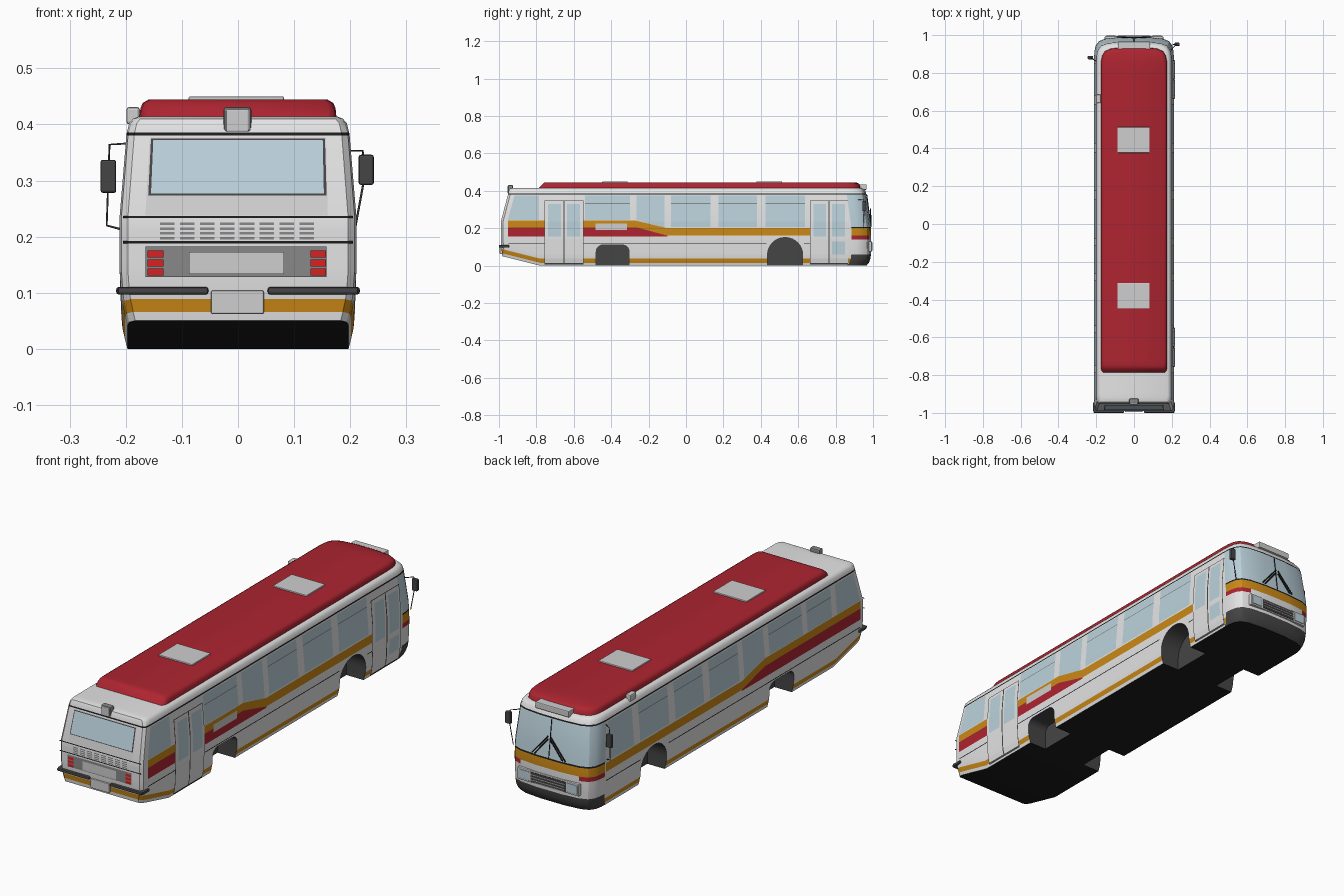
import bpy, bmesh, math
from mathutils import Vector

cube = bpy.data.objects.get("Cube")
if cube:
    bpy.data.objects.remove(cube)


def material(name, *rgb):
    m = bpy.data.materials.new(name)
    m.use_nodes = True
    m.diffuse_color = (*rgb, 1)
    m.node_tree.nodes["Principled BSDF"].inputs["Base Color"].default_value = (*rgb, 1)
    return m


white = material("white paint", .78, .78, .78)
red = material("red paint", .42, .018, .03)
orange = material("orange paint", .6, .25, .008)
glass = material("pale blue glass", .5, .64, .71)
dark = material("dark grey", .06, .06, .06)
black = material("black", .012, .012, .012)
grey = material("mid grey", .25, .25, .25)
light = material("light grey", .62, .62, .62)
lamp = material("lamp red", .7, .015, .015)
PALETTE = [white, red, orange, glass, dark, black, grey, light, lamp]


def finish(name, bm, *mats):
    me = bpy.data.meshes.new(name)
    bm.to_mesh(me)
    bm.free()
    for m in mats:
        me.materials.append(m)
    ob = bpy.data.objects.new(name, me)
    bpy.context.collection.objects.link(ob)
    return ob


def activate(ob):
    bpy.ops.object.select_all(action='DESELECT')
    ob.select_set(True)
    bpy.context.view_layer.objects.active = ob


# Body shell: stacked outlines, each (height, half width, front y, rear y)
LEVELS = [(0, .197, .965, -.982), (.015, .201, .978, -.984), (.037, .206, .986, -.986),
          (.06, .208, .989, -.988), (.14, .211, .99, -.99), (.16, .211, .99, -.99),
          (.2, .211, .989, -.99), (.207, .211, .988, -.99), (.235, .211, .985, -.99),
          (.38, .199, .965, -.952), (.386, .198, .963, -.951), (.402, .194, .958, -.947),
          (.41, .187, .952, -.943), (.414, .177, .942, -.93)]
RAMP_Y = -.78
NOSE = [(.3, 0), (.7, -.008), (.88, -.022), (.96, -.045), (.992, -.075), (1, -.105)]
TAIL = [(1, .035), (.985, .012), (.93, 0)]


def body_at(z, col):
    for a, b in zip(LEVELS, LEVELS[1:]):
        if z <= b[0]:
            return a[col] + (b[col] - a[col]) * (z - a[0]) / (b[0] - a[0])
    return LEVELS[-1][col]


def loft(levels, kink, ramp, paint):
    """Skin horizontal outlines; paint(z, y, x) gives the face material."""
    bm = bmesh.new()
    rings = []
    for z, w, front, rear in levels:
        half = [(w * f, front + d) for f, d in NOSE] + [(w, kink)] + [(w * f, rear + d) for f, d in TAIL]
        ring = half + [(-x, y) for x, y in reversed(half)]
        lift = ramp(z)
        rings.append([bm.verts.new((x, y, z + lift * max(0, (kink - y) / .2))) for x, y in ring])
    n = len(rings[0])
    for (z, *_), lo, hi in zip(levels, rings, rings[1:]):
        for i in range(n):
            j = (i + 1) % n
            f = bm.faces.new((lo[i], lo[j], hi[j], hi[i]))
            c = f.calc_center_median()
            f.material_index = PALETTE.index(paint(z, c.y, c.x))
    for ring, mat in ((rings[0], paint(-1, 0, 0)), (rings[-1], paint(1, 0, 0))):
        for i in range(n // 2 - 1):
            f = bm.faces.new((ring[i], ring[i + 1], ring[n - 2 - i], ring[n - 1 - i]))
            f.material_index = PALETTE.index(mat)
    bmesh.ops.recalc_face_normals(bm, faces=bm.faces)
    return bm


def body_paint(z, y, x):
    front = y > .88
    if z < 0:
        return black
    if front and z < .06:
        return dark
    if z == .015:
        return orange
    if front and z == .14 and abs(x) > .16:
        return red
    if front and z == .16:
        return orange
    if z == .38 or front and z == .2:
        return black
    if front and .2 < z < .38:
        return glass
    return white


body = finish("body", loft(LEVELS, RAMP_Y, lambda z: .05 if z < .05 else .038 if z < .1 else 0, body_paint), *PALETTE)


# Wheel wells cut into the body
def well(name, outline):
    for s in (1, -1):
        bm = bmesh.new()
        face = bm.faces.new([bm.verts.new((s * .11, y, z)) for y, z in outline])
        out = bmesh.ops.extrude_face_region(bm, geom=[face])["geom"]
        bmesh.ops.translate(bm, verts=[v for v in out if isinstance(v, bmesh.types.BMVert)], vec=(s * .2, 0, 0))
        bmesh.ops.recalc_face_normals(bm, faces=bm.faces)
        for f in bm.faces:
            f.material_index = PALETTE.index(dark)
        cutter = finish(name, bm, *PALETTE)
        cutter.hide_render = True
        activate(body)
        mod = body.modifiers.new(name, 'BOOLEAN')
        mod.operation, mod.solver, mod.object = 'DIFFERENCE', 'EXACT', cutter
        bpy.ops.object.modifier_apply(modifier=name)
        bpy.data.objects.remove(cutter)


def arch(yc, half, top, r, steps=8):
    pts = [(yc + half, -.05)]
    for sign, start in ((1, 0), (-1, 90)):
        for i in range(steps + 1):
            a = math.radians(start + 90 * i / steps)
            pts.append((yc + sign * (half - r) + r * math.cos(a), top - r + r * math.sin(a)))
    return pts + [(yc - half, -.05)]


well("front_wheel_well", arch(.53, .094, .15, .092))
well("rear_wheel_well", arch(-.392, .088, .11, .035))
activate(body)
bpy.ops.object.shade_smooth_by_angle(angle=math.radians(28))

# Raised red roof
ROOF = [(.408, .176, .937, -.792), (.428, .174, .934, -.775), (.438, .17, .926, -.765), (.444, .16, .912, -.757)]
roof = finish("roof", loft(ROOF, 0, lambda z: 0, lambda z, y, x: red), *PALETTE)
activate(roof)
bpy.ops.object.shade_smooth_by_angle(angle=math.radians(40))


# Thin plates that follow the body: u is y on the sides, x on the rear
def panel(name, polys, mat, side, off=.002):
    bm = bmesh.new()
    for poly in polys:
        bm.faces.new([bm.verts.new((u, 0, z)) for u, z in poly])
    for level in LEVELS:
        bmesh.ops.bisect_plane(bm, geom=bm.verts[:] + bm.edges[:] + bm.faces[:],
                               plane_co=(0, 0, level[0]), plane_no=(0, 0, 1))
    for v in bm.verts:
        u, z = v.co.x, v.co.z
        if side == "rear":
            v.co = (u, body_at(z, 3) - off, z)
        else:
            s = 1 if side == "left" else -1
            v.co = (s * (body_at(z, 1) + off), u, z)
    out = {"rear": Vector((0, -1, 0)), "left": Vector((1, 0, 0)), "right": Vector((-1, 0, 0))}[side]
    bm.normal_update()
    for f in bm.faces:
        if f.normal.dot(out) < 0:
            f.normal_flip()
    return finish(side + "_" + name, bm, mat)


def rect(a, b, lo, hi):
    return [(a, lo), (b, lo), (b, hi), (a, hi)]


TOP, SILL, LOW = .375, .243, .207
for side in ("left", "right"):
    doors = side == "left"
    tail_end, nose_start = (-.548, .662) if doors else (-.757, .88)
    # Stripes stepping down towards the nose
    panel("orange_stripe", [rect(-.953, -.757, .205, .24), rect(tail_end, -.265, .205, .24),
                            [(-.265, .205), (-.1, .16), (-.1, .2), (-.265, .24)],
                            rect(-.1, nose_start, .16, .2)], orange, side)
    panel("red_stripe", [rect(-.953, -.757, .155, .205), rect(tail_end, -.265, .155, .205),
                         [(-.265, .155), (-.1, .155), (-.1, .16), (-.265, .205)]], red, side)
    spans = [(-.95, -.757), (tail_end, .43), (.63, nose_start)]
    panel("trim_line", [rect(a, b, .118, .122) for a, b in spans], black, side)
    # Windows with sliding top lights
    wide = [(-.08, .13), (.175, .38), (.425, .635)]
    windows = [rect(a, b, LOW, TOP) for a, b in wide] + [rect(-.54, -.3, SILL, TOP)]
    windows += [[(-.953, SILL), (-.785, SILL), (-.785, TOP), (-.917, TOP)],
                [(-.265, SILL), (-.13, LOW), (-.115, LOW), (-.115, TOP), (-.265, TOP)]]
    if not doors:
        windows += [rect(-.75, -.575, SILL, TOP), rect(.68, .85, LOW, TOP)]
        wide.append((-.75, -.575))
    panel("windows", windows, glass, side)
    panel("window_bars", [rect(a, b, .33, .334) for a, b in wide + [(-.54, -.3)]], grey, side, .003)
    if doors:
        panel("side_vent", [rect(-.485, -.315, .19, .225)], light, side, .005)
        # Two folding doors
        for name, a, b in (("rear_door", -.757, -.548), ("front_door", .663, .867)):
            mid = (a + b) / 2
            panel(name + "_gap", [rect(a, b, .006, .348)], dark, side, .003)
            panel(name, [rect(a + .002, mid - .003, .014, .346), rect(mid + .003, b - .002, .014, .346)],
                  white, side, .005)
            panes = [rect(a + .018, mid - .016, .155, .33), rect(mid + .016, b - .018, .155, .33)]
            if name == "front_door":
                panes.append(rect(mid + .016, b - .018, .06, .13))
            panel(name + "_glass", panes, glass, side, .007)

# Rear end: window, louvres, lamp panel
panel("window_surround", [[(-.165, .238), (.16, .238), (.157, .377), (-.157, .377)]], light, "rear")
panel("window_edge", [[(-.16, .273), (.158, .273), (.155, .375), (-.155, .375)]], dark, "rear", .004)
panel("window", [[(-.155, .277), (.153, .277), (.151, .372), (-.151, .372)]], glass, "rear", .006)
panel("seams", [rect(-.205, .205, .233, .237), rect(-.205, .205, .188, .192)], black, "rear")
panel("louvres", [rect(x, x + .026, z, z + .0045) for x in [-.139 + .0355 * i for i in range(8)]
                  for z in [.195 + .0085 * k for k in range(4)]], grey, "rear")
panel("lamp_panel", [rect(-.165, .158, .128, .182)], grey, "rear", .003)
panel("centre_plate", [rect(-.087, .082, .133, .173)], light, "rear", .006)
panel("lamps", [rect(s * .145 - .016, s * .145 + .012, z, z + .012) for s in (-1, 1)
                for z in (.131, .147, .163)], lamp, "rear", .006)


def box(name, mat, x, y, z, bevel=0):
    bm = bmesh.new()
    bmesh.ops.create_cube(bm, size=1)
    for v in bm.verts:
        v.co = [a + (b - a) * (c + .5) for (a, b), c in zip((x, y, z), v.co)]
    if bevel:
        bmesh.ops.bevel(bm, geom=bm.edges[:], offset=bevel, segments=2, affect='EDGES', profile=.5)
    return finish(name, bm, mat)


def rod(name, pts, r=.002, mat=dark):
    cu = bpy.data.curves.new(name, 'CURVE')
    cu.dimensions, cu.bevel_depth, cu.bevel_resolution = '3D', r, 1
    sp = cu.splines.new('POLY')
    sp.points.add(len(pts) - 1)
    for p, co in zip(sp.points, pts):
        p.co = (*co, 1)
    cu.materials.append(mat)
    bpy.context.collection.objects.link(bpy.data.objects.new(name, cu))


# Rear bumper halves, number plate box and beacon
for s, label in ((1, "left"), (-1, "right")):
    box(label + "_rear_bumper", dark, sorted((s * .053, s * .214)), (-1, -.97), (.097, .11), .004)
    box(label + "_bumper_end", dark, sorted((s * .2, s * .217)), (-.992, -.945), (.097, .11), .004)
box("plate_box", light, (-.048, .046), (-.996, -.96), (.062, .104), .003)
box("rear_beacon", grey, (-.026, .024), (-.952, -.925), (.385, .431), .006)
box("rear_beacon_lens", light, (-.021, .019), (-.955, -.94), (.387, .427), .002)

# Roof hatches, destination sign and roof side lamp
for name, y in (("front_hatch", .445), ("rear_hatch", -.38)):
    box(name, light, (-.088, .082), (y - .068, y + .068), (.435, .45), .003)
box("destination_sign", light, (-.085, .085), (.92, .966), (.405, .434), .004)
box("roof_side_lamp", light, (-.199, -.175), (.64, .685), (.4, .431), .005)

# Nose: grille, headlamps, wipers
box("headlamp_frame", light, (-.155, .155), (.95, .994), (.074, .13), .004)
box("grille", dark, (-.088, .088), (.95, .996), (.08, .124))
for k in range(3):
    box("grille_slat", light, (-.085, .085), (.95, .998), (.088 + .012 * k, .091 + .012 * k))
for s, label in ((1, "left"), (-1, "right")):
    box(label + "_headlamp", glass, sorted((s * .095, s * .148)), (.95, .997), (.082, .122), .003)
    for gap in (0, .014):
        rod(label + "_wiper", [(s * (.085 - gap), .99, .212), (s * .006, .986, .305 - gap)], .003, black)
rod("windscreen_divider", [(0, .99, .207), (0, .967, .38)], .002, black)

# Mirrors on bent arms
box("left_mirror", dark, (.215, .242), (.943, .96), (.292, .346), .004)
rod("left_mirror_arm", [(.195, .92, .353), (.222, .95, .353), (.228, .952, .32), (.206, .95, .2)])
box("right_mirror", dark, (-.245, -.217), (.872, .89), (.278, .337), .004)
rod("right_mirror_arm", [(-.198, .86, .366), (-.229, .88, .364), (-.234, .88, .22), (-.208, .87, .213)])
